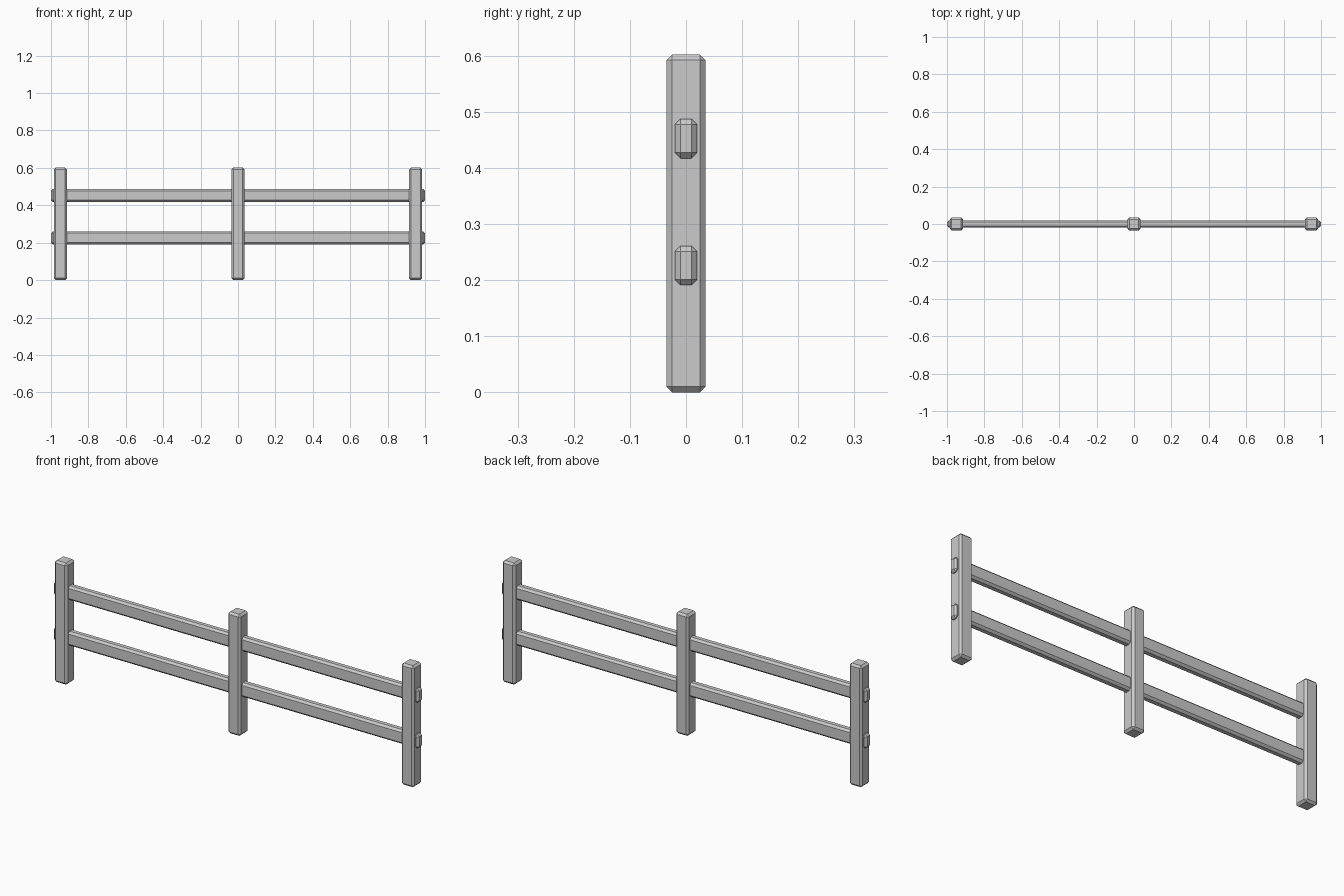
import bpy
import bmesh

cube = bpy.data.objects.get("Cube")
if cube:
    bpy.data.objects.remove(cube, do_unlink=True)

# Single grey finish
grey = bpy.data.materials.new("plain_grey")
grey.use_nodes = True
colour = (0.6, 0.6, 0.6, 1)
grey.diffuse_color = colour
grey.node_tree.nodes["Principled BSDF"].inputs["Base Color"].default_value = colour


def beam(name, size, centre, chamfer=0.01):
    """Box with every edge chamfered."""
    mesh = bpy.data.meshes.new(name)
    bm = bmesh.new()
    bmesh.ops.create_cube(bm, size=1)
    bmesh.ops.scale(bm, vec=size, verts=bm.verts)
    bmesh.ops.bevel(bm, geom=bm.edges[:], offset=chamfer, segments=1,
                    affect='EDGES')
    bm.to_mesh(mesh)
    bm.free()
    mesh.materials.append(grey)
    obj = bpy.data.objects.new(name, mesh)
    obj.location = centre
    bpy.context.collection.objects.link(obj)
    return obj


# Upright posts
for side, x in (("right", -0.95), ("middle", 0), ("left", 0.95)):
    beam(side + "_post", (0.07, 0.07, 0.602), (x, 0, 0.301))

# Horizontal rails running through the posts
for level, z in (("lower", 0.226), ("upper", 0.452)):
    beam(level + "_rail", (2, 0.04, 0.07), (0, 0, z))
